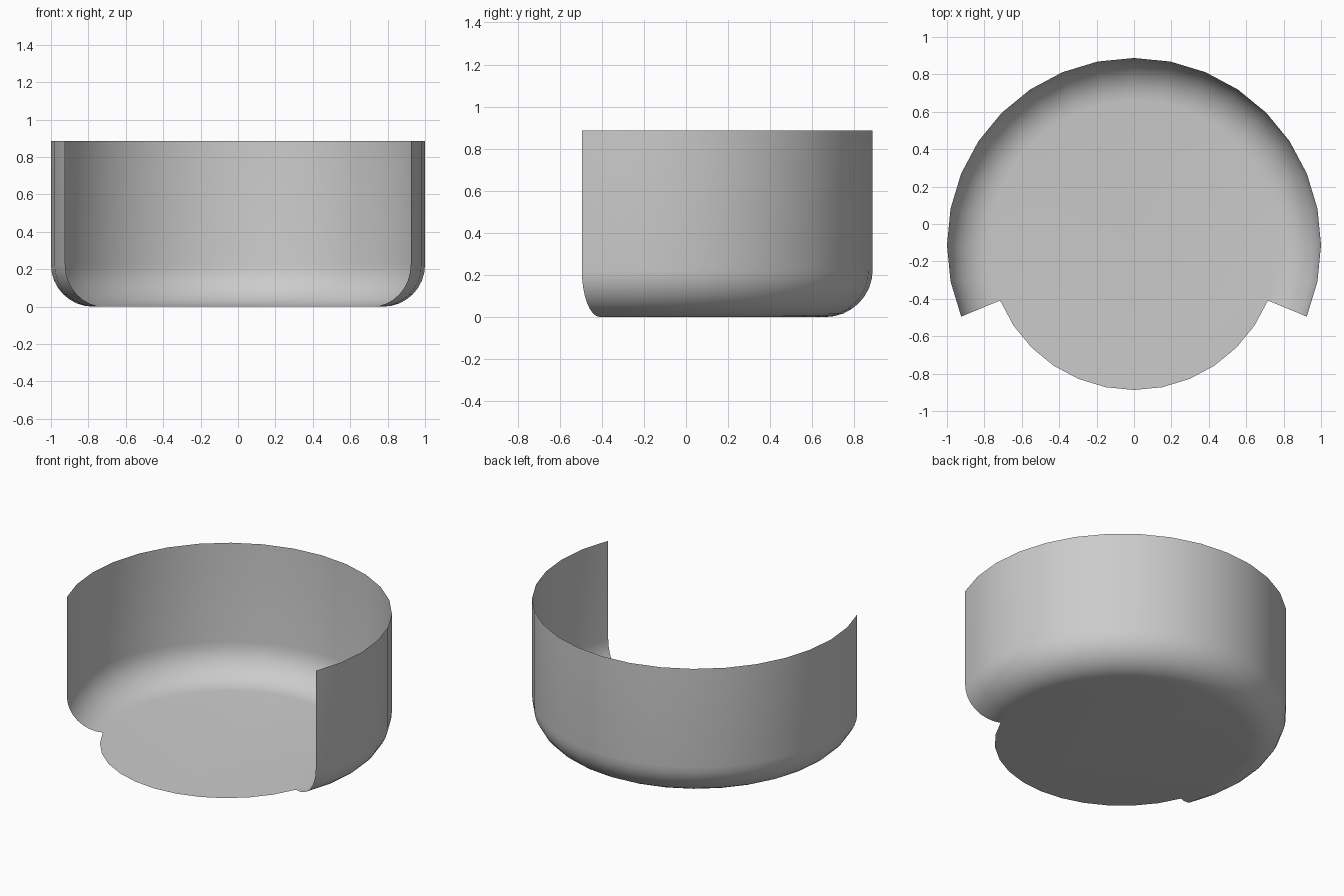
import bpy, bmesh
from math import sin, cos, pi, radians

if "Cube" in bpy.data.objects:
    bpy.data.objects.remove(bpy.data.objects["Cube"])

SEGMENTS = 32          # sides of the full circle
RADIUS, FILLET, HEIGHT = 1.0, 0.225, 0.886
FLOOR_RADIUS = RADIUS - FILLET
CENTRE_Y = -FILLET / 2
FILLET_STEPS = 8

bm = bmesh.new()

# Round floor, a complete disc
bmesh.ops.create_circle(bm, cap_ends=True, segments=SEGMENTS, radius=FLOOR_RADIUS)

# Wall profile: quarter-round fillet, then straight up; starts at the -22.5 degree edge
start = radians(-22.5)
profile = []
for i in range(FILLET_STEPS + 1):
    a = i / FILLET_STEPS * pi / 2
    profile.append((FLOOR_RADIUS + FILLET * sin(a), FILLET * (1 - cos(a))))
profile.append((RADIUS, HEIGHT))
verts = [bm.verts.new((r * cos(start), r * sin(start), z)) for r, z in profile]
edges = [bm.edges.new(pair) for pair in zip(verts, verts[1:])]

# Sweep the wall around the back, leaving the front open
bmesh.ops.spin(bm, geom=verts + edges, cent=(0, 0, 0), axis=(0, 0, 1),
               angle=radians(225), steps=20)
bmesh.ops.remove_doubles(bm, verts=bm.verts, dist=0.001)
bmesh.ops.recalc_face_normals(bm, faces=bm.faces)

# Floor faces down, wall faces outward
floor = max(bm.faces, key=lambda f: f.calc_area())
if floor.normal.z > 0:
    bmesh.ops.reverse_faces(bm, faces=bm.faces)
bmesh.ops.translate(bm, verts=bm.verts, vec=(0, CENTRE_Y, 0))

mesh = bpy.data.meshes.new("open_front_bowl")
bm.to_mesh(mesh)
bm.free()
bowl = bpy.data.objects.new("open_front_bowl", mesh)
bpy.context.collection.objects.link(bowl)

# Smooth shading throughout
bpy.context.view_layer.objects.active = bowl
bowl.select_set(True)
bpy.ops.object.shade_smooth_by_angle(angle=radians(40))
